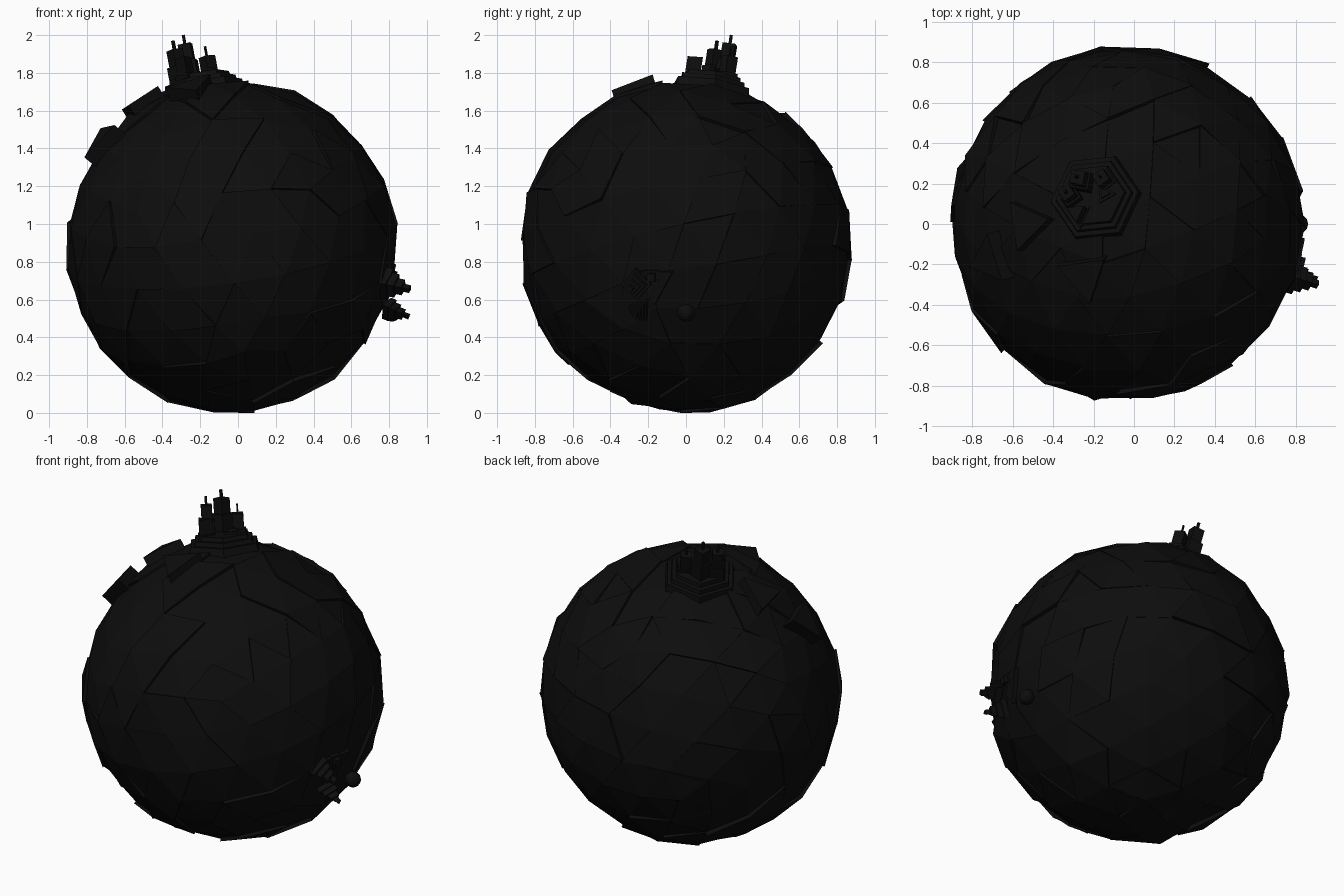
import bpy, bmesh, math, random
from mathutils import Vector, Euler

if "Cube" in bpy.data.objects:
    bpy.data.objects.remove(bpy.data.objects["Cube"])

random.seed(11)
CENTRE = Vector((-0.035, 0, 0.88))

black = bpy.data.materials.new("charcoal black")
black.diffuse_color = (0.004, 0.004, 0.004, 1)
black.use_nodes = True
black.node_tree.nodes["Principled BSDF"].inputs["Base Color"].default_value = black.diffuse_color


def finish(bm, name):
    bmesh.ops.recalc_face_normals(bm, faces=bm.faces[:])
    mesh = bpy.data.meshes.new(name)
    bm.to_mesh(mesh)
    bm.free()
    mesh.materials.append(black)
    ob = bpy.data.objects.new(name, mesh)
    bpy.context.collection.objects.link(ob)
    return ob


def tower(name, base, axis, profile, sides, turn=0.0):
    """Stepped prism: profile is (height, radius) pairs along the axis."""
    bm = bmesh.new()
    q = Vector(axis).normalized().to_track_quat('Z', 'Y')
    rings = []
    for h, r in profile:
        ring = []
        for i in range(sides):
            a = math.radians(turn) + math.tau * i / sides
            ring.append(bm.verts.new(Vector(base) + q @ Vector((r * math.cos(a), r * math.sin(a), h))))
        rings.append(ring)
    for lo, hi in zip(rings, rings[1:]):
        for i in range(sides):
            j = (i + 1) % sides
            bm.faces.new((lo[i], lo[j], hi[j], hi[i]))
    bm.faces.new(rings[0][::-1])
    bm.faces.new(rings[-1])
    return finish(bm, name)


# faceted globe with raised, tilted crust plates
bm = bmesh.new()
bmesh.ops.create_icosphere(bm, subdivisions=3, radius=0.868)
bmesh.ops.rotate(bm, verts=bm.verts[:], matrix=Euler((0.17, -0.2, 0.3)).to_matrix())
free = set(bm.faces)
plates = []
for seed in random.sample(list(bm.faces), 75):
    if seed not in free:
        continue
    plate = [seed]
    free.discard(seed)
    for _ in range(random.randint(1, 4)):
        near = [g for e in plate[-1].edges for g in e.link_faces if g in free]
        if not near:
            break
        plate.append(random.choice(near))
        free.discard(plate[-1])
    plates.append(plate)
for plate in plates:
    out = bmesh.ops.extrude_face_region(bm, geom=plate)["geom"]
    bmesh.ops.delete(bm, geom=plate, context='FACES')
    for v in (g for g in out if isinstance(g, bmesh.types.BMVert)):
        v.co += v.co.normalized() * random.uniform(0.002, 0.026)
for v in bm.verts:
    v.co += CENTRE
    v.co.z = max(v.co.z, 0.0)
finish(bm, "globe")

# raised triangular slabs on the upper left
for i, (p, turn) in enumerate([((-0.53, 0.0, 1.64), 100),
                               ((-0.73, -0.18, 1.46), 35),
                               ((-0.25, -0.26, 1.74), 80)]):
    axis = (Vector(p) - CENTRE).normalized()
    tower(f"crust_slab_{i + 1}", CENTRE, axis, [(0.80, 0.14), (0.925, 0.14)], 3, turn)

# hexagonal city platform on top
city_axis = Vector((-0.16, 0.135, 0.85)).normalized()
tower("city_platform", CENTRE, city_axis,
      [(0.80, 0.235), (0.878, 0.22), (0.878, 0.195), (0.905, 0.19),
       (0.905, 0.165), (0.93, 0.16)], 6, 15)

# city towers with thin spires: spire top x, y, z and roof drop below it
for i, (x, y, z, drop, r, spire) in enumerate([
        (-0.345, 0.165, 1.97, 0.05, 0.045, 0.010),
        (-0.29, 0.24, 2.00, 0.05, 0.048, 0.010),
        (-0.175, 0.24, 1.94, 0.055, 0.045, 0.007),
        (-0.29, 0.06, 1.88, 0.0, 0.052, 0.0)]):
    top = Vector((x, y, z))
    base = top - city_axis * 0.26
    roof = 0.26 - drop
    prof = [(0, r * 1.3), (roof - 0.09, r * 1.3), (roof - 0.09, r), (roof, r)]
    if spire:
        prof += [(roof, spire), (0.26, spire)]
    tower(f"city_tower_{i + 1}", base, city_axis, prof, 3 if i == 3 else 4, 30 + 45 * i)
tower("city_low_block", Vector((-0.12, 0.13, 1.68)), city_axis,
      [(0, 0.06), (0.13, 0.055), (0.13, 0.03), (0.15, 0.03)], 3, 10)

# stepped triangular outposts on the lower right
for i, (p, length, r) in enumerate([((0.91, -0.30, 0.655), 0.15, 0.085),
                                    ((0.905, -0.27, 0.51), 0.14, 0.07)]):
    tip = Vector(p)
    axis = (tip - CENTRE).normalized()
    prof = []
    for k in range(4):
        rk = r * (1 - 0.25 * k)
        prof += [(length * k / 4, rk), (length * (k + 1) / 4, rk)]
    tower(f"stepped_outpost_{i + 1}", tip - axis * length, axis, prof, 3 if i else 4, 50 * i)
out_axis = Vector((0.84, -0.17, -0.19)).normalized()
tower("outpost_platform", CENTRE, out_axis, [(0.80, 0.13), (0.885, 0.12)], 3, 30)
tower("outpost_block", Vector((0.76, -0.17, 0.73)), Vector((0.8, -0.17, -0.15)),
      [(0, 0.05), (0.06, 0.05), (0.06, 0.03), (0.085, 0.03)], 4, 45)

# small dome beside the outposts
bm = bmesh.new()
bmesh.ops.create_uvsphere(bm, u_segments=12, v_segments=8, radius=0.047)
bmesh.ops.translate(bm, verts=bm.verts[:], vec=(0.815, 0.0, 0.53))
finish(bm, "outpost_dome")
